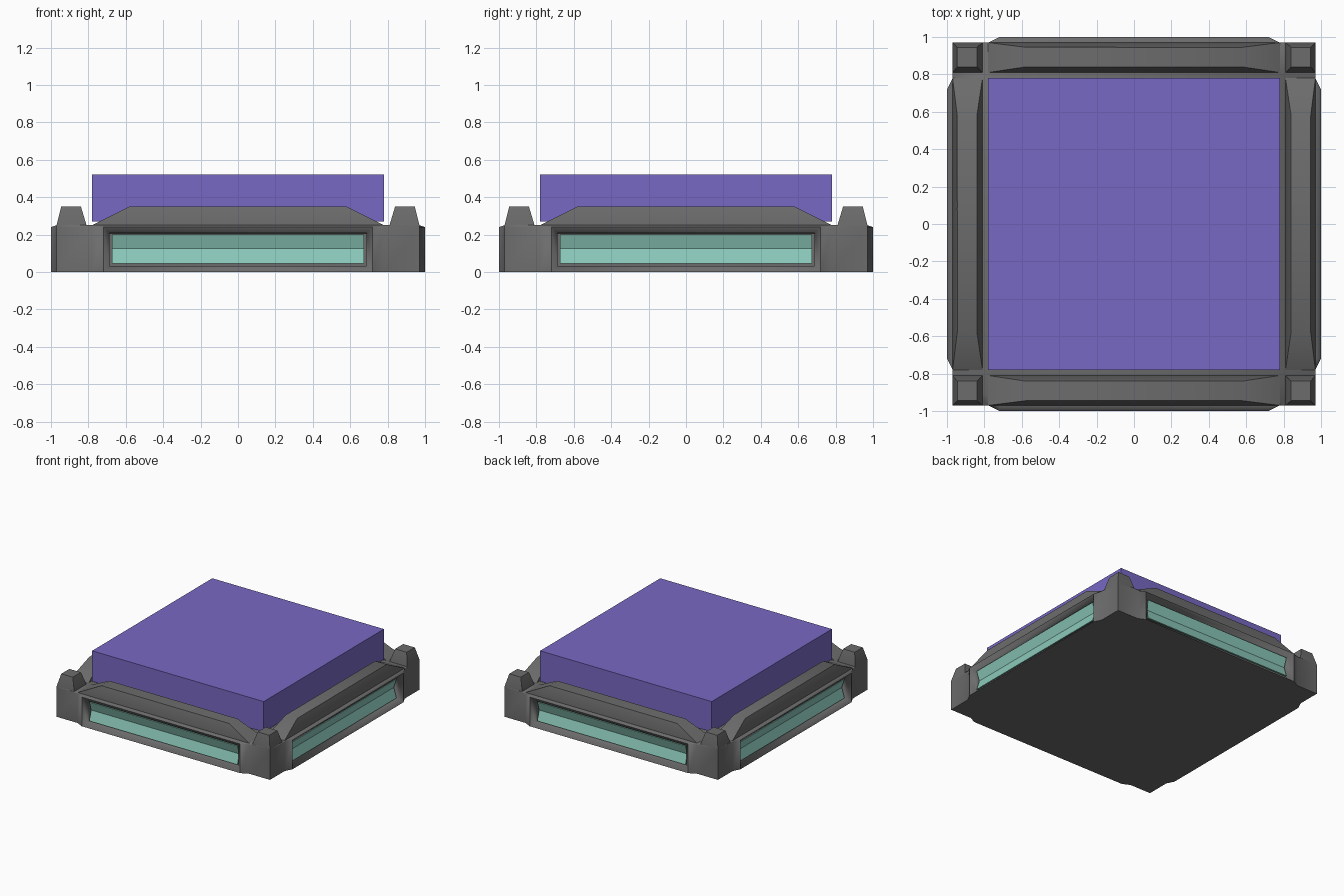
import bpy, bmesh, math
from mathutils import Matrix, Vector

old = bpy.data.objects.get("Cube")
if old:
    bpy.data.objects.remove(old, do_unlink=True)


def material(name, rgb):
    m = bpy.data.materials.new(name)
    m.use_nodes = True
    m.diffuse_color = (*rgb, 1)
    m.node_tree.nodes["Principled BSDF"].inputs["Base Color"].default_value = (*rgb, 1)
    return m


grey = material("dark grey", (0.15, 0.15, 0.15))
purple = material("purple", (0.19, 0.14, 0.55))
teal = material("pale teal", (0.26, 0.58, 0.49))


def finish(bm, name, mat, angle=60):
    bmesh.ops.recalc_face_normals(bm, faces=bm.faces)
    mesh = bpy.data.meshes.new(name)
    bm.to_mesh(mesh)
    bm.free()
    mesh.materials.append(mat)
    ob = bpy.data.objects.new(name, mesh)
    bpy.context.collection.objects.link(ob)
    bpy.ops.object.select_all(action="DESELECT")
    ob.select_set(True)
    bpy.context.view_layer.objects.active = ob
    bpy.ops.object.shade_smooth_by_angle(angle=math.radians(angle))
    return ob


def loft(rings):
    """Closed solid through a stack of matching rings."""
    bm = bmesh.new()
    loops = [[bm.verts.new(p) for p in ring] for ring in rings]
    for a, b in zip(loops, loops[1:]):
        for i in range(len(a)):
            j = (i + 1) % len(a)
            bm.faces.new((a[i], a[j], b[j], b[i]))
    bm.faces.new(loops[0])
    bm.faces.new(loops[-1])
    return bm


def rect(x0, x1, y0, y1, z):
    return [(x0, y0, z), (x1, y0, z), (x1, y1, z), (x0, y1, z)]


def turned(points, quarter):
    rot = Matrix.Rotation(quarter * math.pi / 2, 3, "Z")
    return [rot @ Vector(p) for p in points]


# Base: square with a shallow protruding bay on each side
EDGE, BAY = 0.97, 1.0
side = [(-EDGE, -EDGE), (-0.78, -EDGE), (-0.72, -BAY), (0.72, -BAY), (0.78, -EDGE)]
plan = [p for q in range(4) for p in turned([(x, y, 0) for x, y in side], q)]


def plan_ring(z, limit):
    return [(max(-limit, min(limit, p.x)), max(-limit, min(limit, p.y)), z) for p in plan]


base = loft([plan_ring(0, BAY), plan_ring(0.24, BAY), plan_ring(0.25, EDGE)])
bmesh.ops.recalc_face_normals(base, faces=base.faces)

# Sloped window frames and pockets in the four bays
bays = [f for f in base.faces
        if abs(f.normal.z) < 0.1 and max(map(abs, f.calc_center_median())) > 0.99]
bmesh.ops.inset_individual(base, faces=bays, thickness=0.045, depth=-0.025)
bmesh.ops.inset_individual(base, faces=bays, thickness=0.002, depth=-0.05)
finish(base, "base", grey)

SIDES = ("front", "right", "back", "left")
for q, label in enumerate(SIDES):
    # Raised rail with ramped ends
    rail = [rect(-0.78, 0.78, -EDGE, -0.81, 0.24),
            rect(-0.78, 0.78, -EDGE, -0.81, 0.25),
            rect(-0.58, 0.58, -0.945, -0.84, 0.35)]
    finish(loft([turned(r, q) for r in rail]), label + "_rail", grey)

    # Tapered corner post
    post = [rect(-EDGE, -0.81, -EDGE, -0.81, 0.24),
            rect(-EDGE, -0.81, -EDGE, -0.81, 0.25),
            rect(-0.945, -0.84, -0.945, -0.84, 0.35)]
    finish(loft([turned(r, q) for r in post]), "corner_post_" + label, grey)

    # Window panel with a folded-in middle
    profile = [(-0.92, 0.045), (-0.97, 0.045), (-0.945, 0.125), (-0.97, 0.2), (-0.92, 0.2)]
    panel = [[(x, y, z) for y, z in profile] for x in (-0.673, 0.673)]
    finish(loft([turned(r, q) for r in panel]), label + "_window", teal, 20)

# Floating slab: crisp top edge, sides shading into the underside
S = 0.78
slab = loft([rect(-S, S, -S, S, z) for z in (0.27, 0.37, 0.52)])
finish(slab, "top_slab", purple)
